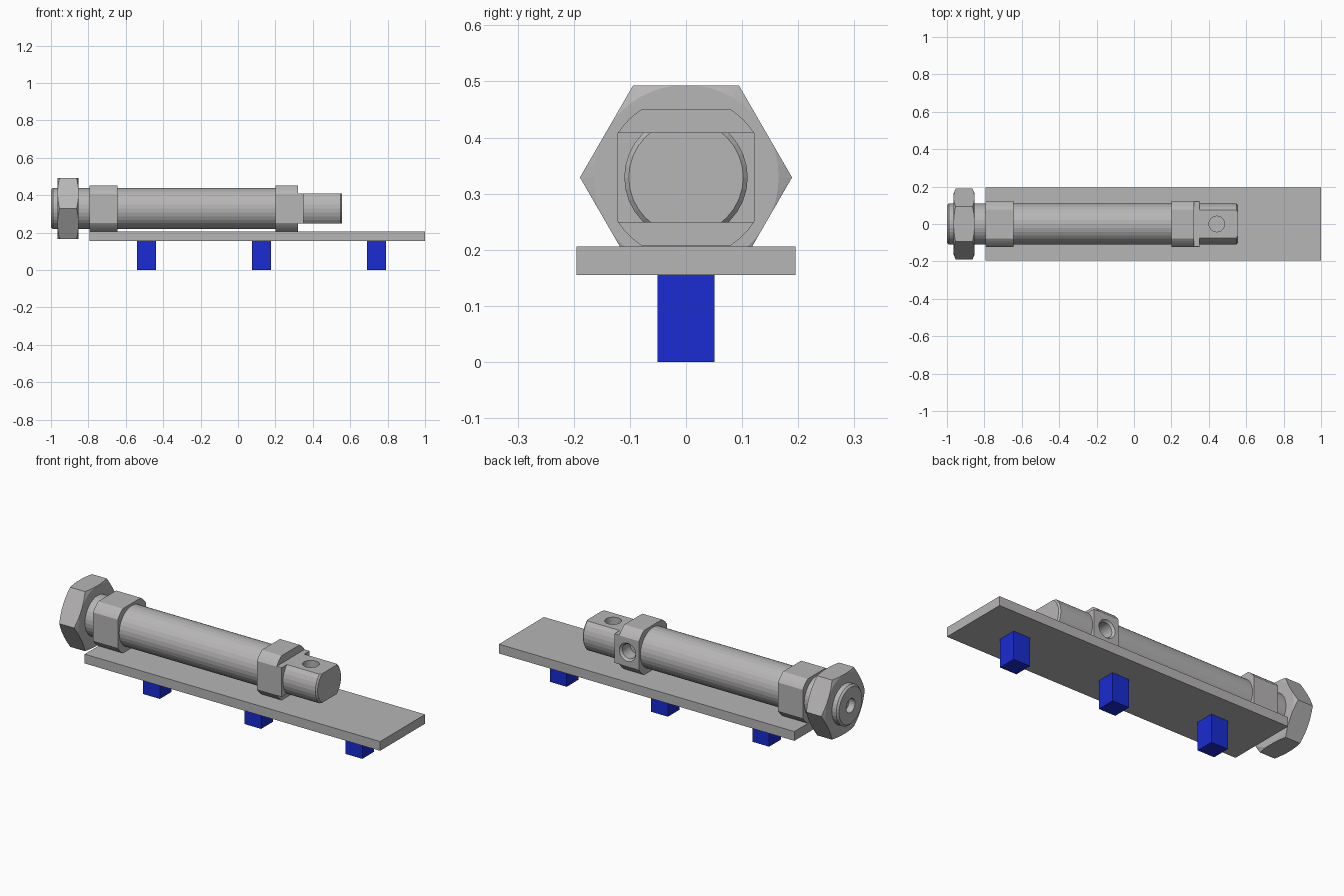
import bpy, bmesh
from math import cos, sin, pi
from mathutils import Matrix

if "Cube" in bpy.data.objects:
    bpy.data.objects.remove(bpy.data.objects["Cube"])

AXIS_Z = 0.329  # height of the cylinder axis


def material(name, colour):
    mat = bpy.data.materials.new(name)
    mat.diffuse_color = colour
    mat.use_nodes = True
    mat.node_tree.nodes["Principled BSDF"].inputs["Base Color"].default_value = mat.diffuse_color
    return mat


STEEL = material("steel_grey", (0.475, 0.465, 0.468, 1))
BLUE = material("blue", (0.01, 0.025, 0.64, 1))


def make(name, bm, mat=STEEL):
    bmesh.ops.recalc_face_normals(bm, faces=bm.faces)
    mesh = bpy.data.meshes.new(name)
    bm.to_mesh(mesh)
    bm.free()
    mesh.materials.append(mat)
    ob = bpy.data.objects.new(name, mesh)
    bpy.context.collection.objects.link(ob)
    return ob


def box(name, x0, x1, y0, y1, z0, z1, mat=STEEL):
    bm = bmesh.new()
    bmesh.ops.create_cube(bm, size=1)
    for v in bm.verts:
        v.co.x = x0 if v.co.x < 0 else x1
        v.co.y = y0 if v.co.y < 0 else y1
        v.co.z = z0 if v.co.z < 0 else z1
    return make(name, bm, mat)


def lathe(name, profile, n=32):
    """Turn (x, radius) points around the cylinder axis."""
    bm = bmesh.new()
    rings = [[bm.verts.new((x, r * cos(2 * pi * i / n), AXIS_Z + r * sin(2 * pi * i / n)))
              for i in range(n)] for x, r in profile]
    for a, b in zip(rings, rings[1:]):
        for i in range(n):
            j = (i + 1) % n
            bm.faces.new((a[i], a[j], b[j], b[i]))
    bm.faces.new(rings[0])
    bm.faces.new(rings[-1])
    return make(name, bm)


def drill(name, r1, r2, depth, matrix):
    bm = bmesh.new()
    bmesh.ops.create_cone(bm, cap_ends=True, segments=24, radius1=r1, radius2=r2,
                          depth=depth, matrix=matrix)
    return make(name, bm)


def boolean(ob, cutter, op='DIFFERENCE'):
    mod = ob.modifiers.new("cut", 'BOOLEAN')
    mod.operation = op
    mod.solver = 'EXACT'
    mod.object = cutter
    bpy.context.view_layer.objects.active = ob
    bpy.ops.object.modifier_apply(modifier=mod.name)
    bpy.data.objects.remove(cutter)
    return ob


def block(name, x0, x1, s=0.122):
    """Square block with corners turned to a circle."""
    ob = box(name, x0, x1, -s, s, AXIS_Z - s, AXIS_Z + s)
    return boolean(ob, lathe("turning", [(x0 - .1, .145), (x1 + .1, .145)], 64), 'INTERSECT')


# Mounting plate and its blue feet
box("base_plate", -0.795, 1.0, -0.195, 0.195, 0.155, 0.206)
for i, x in enumerate((-0.49, 0.125, 0.74)):
    box(f"foot_{i + 1}", x - 0.051, x + 0.051, -0.051, 0.051, 0, 0.155, BLUE)

# Threaded stub with an air port bored in its end
stub = lathe("threaded_stub", [(-1.0, .1), (-.99, .11), (-.79, .11)])
boolean(stub, drill("bore", .038, .038, .3,
                    Matrix.Translation((-1.0, 0, AXIS_Z)) @ Matrix.Rotation(pi / 2, 4, 'Y')))

# Hexagonal lock nut with turned chamfers
nut = lathe("lock_nut", [(-.964, .189), (-.853, .189)], 6)
boolean(nut, lathe("turning", [(-.964, .165), (-.953, .191), (-.864, .191), (-.853, .165)], 48),
        'INTERSECT')

# Barrel and end blocks
lathe("barrel", [(-.65, .11), (.205, .11)])
block("rear_block", -.795, -.645)
front = block("front_block", .2, .35)
for s in (-1, 1):
    z = sorted((AXIS_Z + s * .08, AXIS_Z + s * .2))
    boolean(front, box("flat", .32, .4, -.2, .2, *z))

# Countersunk side port in the front block
turn = Matrix.Rotation(-pi / 2, 4, 'X')
boolean(front, drill("port", .04, .04, .16, Matrix.Translation((.27, .122, AXIS_Z)) @ turn))
boolean(front, drill("sink", .04, .06, .024, Matrix.Translation((.27, .122, AXIS_Z)) @ turn))

# Flattened mounting tongue with a cross hole
tongue = lathe("mounting_tongue", [(.345, .11), (.547, .11), (.555, .102)])
boolean(tongue, box("flats", .3, .6, -.2, .2, AXIS_Z - .08, AXIS_Z + .08), 'INTERSECT')
boolean(tongue, drill("pin_hole", .042, .042, .4, Matrix.Translation((.443, 0, AXIS_Z))))
